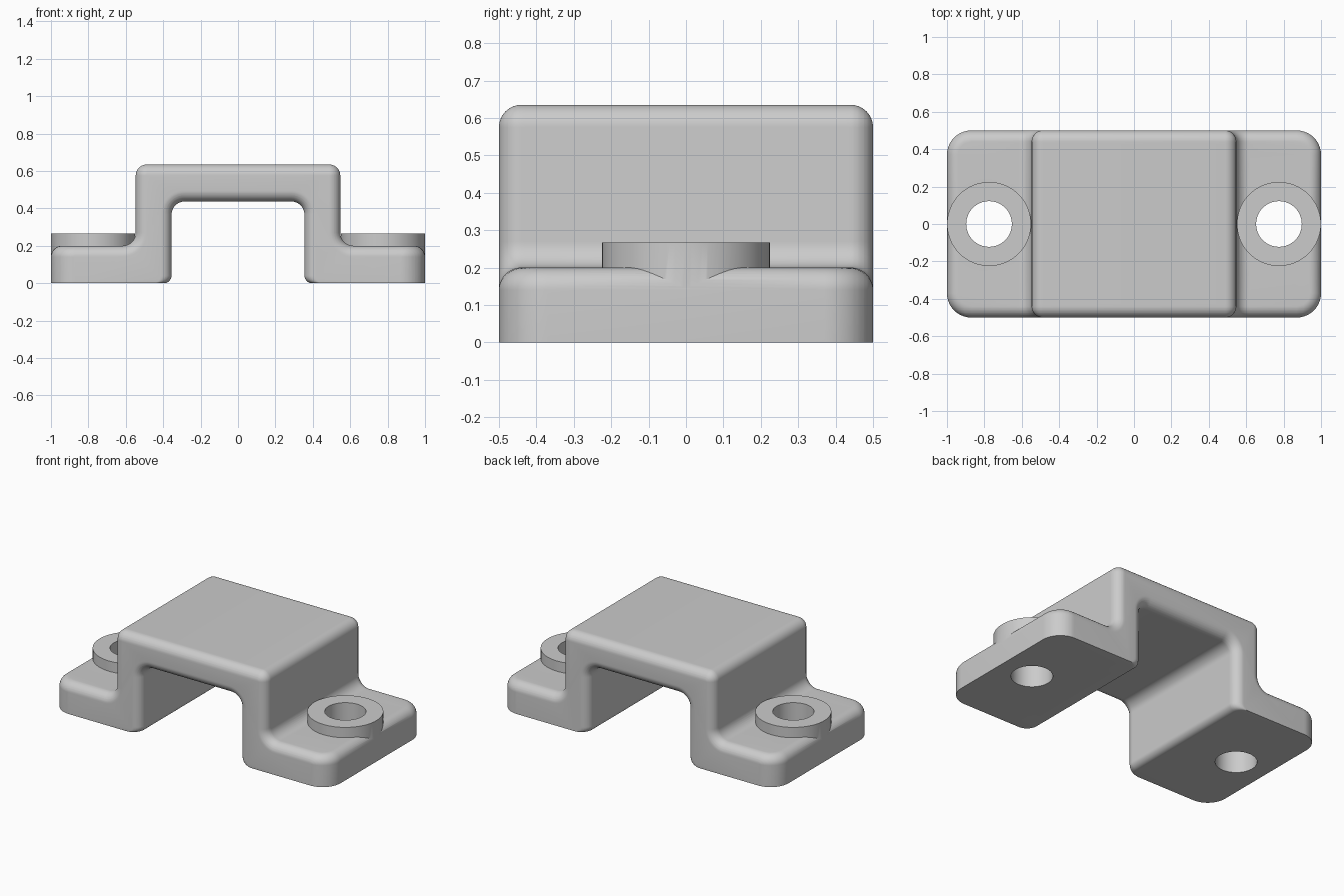
import bpy, bmesh
from math import sin, cos, pi, sqrt, radians

cube = bpy.data.objects.get("Cube")
if cube:
    bpy.data.objects.remove(cube, do_unlink=True)

# Main dimensions
HALF_Y, EDGE_R, CORNER_R = 0.5, 0.06, 0.13
HAT_X, HAT_Z = 0.547, 0.635
OPEN_X, OPEN_Z = 0.355, 0.437
FLANGE_Z, INNER_R, FOOT_R = 0.2, 0.07, 0.042
BOLT_X, BOSS_R, HOLE_R, BOSS_Z = 0.775, 0.2245, 0.122, 0.267
STEPS = 10

metal = bpy.data.materials.new("grey metal")
metal.use_nodes = True
GREY = (0.6, 0.6, 0.6, 1)
metal.diffuse_color = GREY
metal.node_tree.nodes["Principled BSDF"].inputs["Base Color"].default_value = GREY


def arc(cx, cz, r, a0, a1):
    angles = [radians(a0 + (a1 - a0) * i / STEPS) for i in range(STEPS + 1)]
    return [(cx + r * cos(a), cz + r * sin(a)) for a in angles]


def half_section(y):
    """Right half of the cross-section at depth y, with all edge rounding."""
    y = abs(y)
    s = max(0, y - HALF_Y + EDGE_R)
    d = EDGE_R - sqrt(max(0, EDGE_R ** 2 - s ** 2))
    # opening corner, foot and flange end
    pts = arc(OPEN_X - INNER_R, OPEN_Z - INNER_R, INNER_R + d, 90, 0)
    pts += arc(OPEN_X + d + FOOT_R, FOOT_R, FOOT_R, 180, 270)
    c = max(0, y - HALF_Y + CORNER_R)
    end = []
    top_angle = pi / 2 if s == 0 else math_acos(s / EDGE_R)
    for i in range(STEPS + 1):
        a = top_angle * i / STEPS
        r = CORNER_R - EDGE_R * (1 - cos(a))
        end.append((1 - CORNER_R + sqrt(max(0, r * r - c * c)),
                    FLANGE_Z - EDGE_R + EDGE_R * sin(a)))
    pts += [(end[0][0], 0)] + end
    # flange to hat fillet, then hat top edge
    pts += arc(HAT_X + INNER_R, FLANGE_Z + INNER_R, INNER_R + d, 270, 180)
    pts += arc(HAT_X - EDGE_R, HAT_Z - EDGE_R, EDGE_R - d, 0, 90)
    return pts


def math_acos(v):
    from math import acos
    return acos(min(1, v))


def make_object(name, bm):
    mesh = bpy.data.meshes.new(name)
    bm.to_mesh(mesh)
    bm.free()
    mesh.materials.append(metal)
    obj = bpy.data.objects.new(name, mesh)
    bpy.context.collection.objects.link(obj)
    return obj


def make_cylinder(name, x, r, z0, z1):
    bm = bmesh.new()
    bmesh.ops.create_cone(bm, cap_ends=True, segments=96, radius1=r, radius2=r, depth=z1 - z0)
    bmesh.ops.translate(bm, verts=bm.verts, vec=(x, 0, (z0 + z1) / 2))
    return make_object(name, bm)


# Bracket body: rounded sections lofted front to back
turn = [pi / 2 * i / STEPS for i in range(STEPS + 1)]
depths = {round(HALF_Y - r + r * sin(a), 4) for r in (EDGE_R, CORNER_R) for a in turn}
depths = sorted(depths | {-y for y in depths})
bm = bmesh.new()
rings = []
for y in depths:
    half = half_section(y)
    loop = half + [(-x, z) for x, z in reversed(half)]
    rings.append([bm.verts.new((x, y, z)) for x, z in loop])
for a, b in zip(rings, rings[1:]):
    for i in range(len(a)):
        j = (i + 1) % len(a)
        bm.faces.new((a[i], a[j], b[j], b[i]))
bm.faces.new(rings[0])
bm.faces.new(rings[-1])
bmesh.ops.remove_doubles(bm, verts=bm.verts, dist=0.00005)
bmesh.ops.recalc_face_normals(bm, faces=bm.faces)
bracket = make_object("bracket", bm)

# Bolt bosses joined on, then holes cut through
helpers = []
for side, x in (("left", BOLT_X), ("right", -BOLT_X)):
    boss = make_cylinder(side + "_boss", x, BOSS_R, 0.06, BOSS_Z)
    hole = make_cylinder(side + "_hole", x, HOLE_R, -0.1, 0.5)
    for tool, operation in ((boss, 'UNION'), (hole, 'DIFFERENCE')):
        tool.hide_render = True
        mod = bracket.modifiers.new(tool.name, 'BOOLEAN')
        mod.operation, mod.solver, mod.object = operation, 'EXACT', tool
        helpers.append(tool)

bpy.ops.object.select_all(action='DESELECT')
bracket.select_set(True)
bpy.context.view_layer.objects.active = bracket
for mod in list(bracket.modifiers):
    bpy.ops.object.modifier_apply(modifier=mod.name)
for tool in helpers:
    bpy.data.objects.remove(tool, do_unlink=True)
bpy.ops.object.shade_smooth_by_angle(angle=radians(30))
